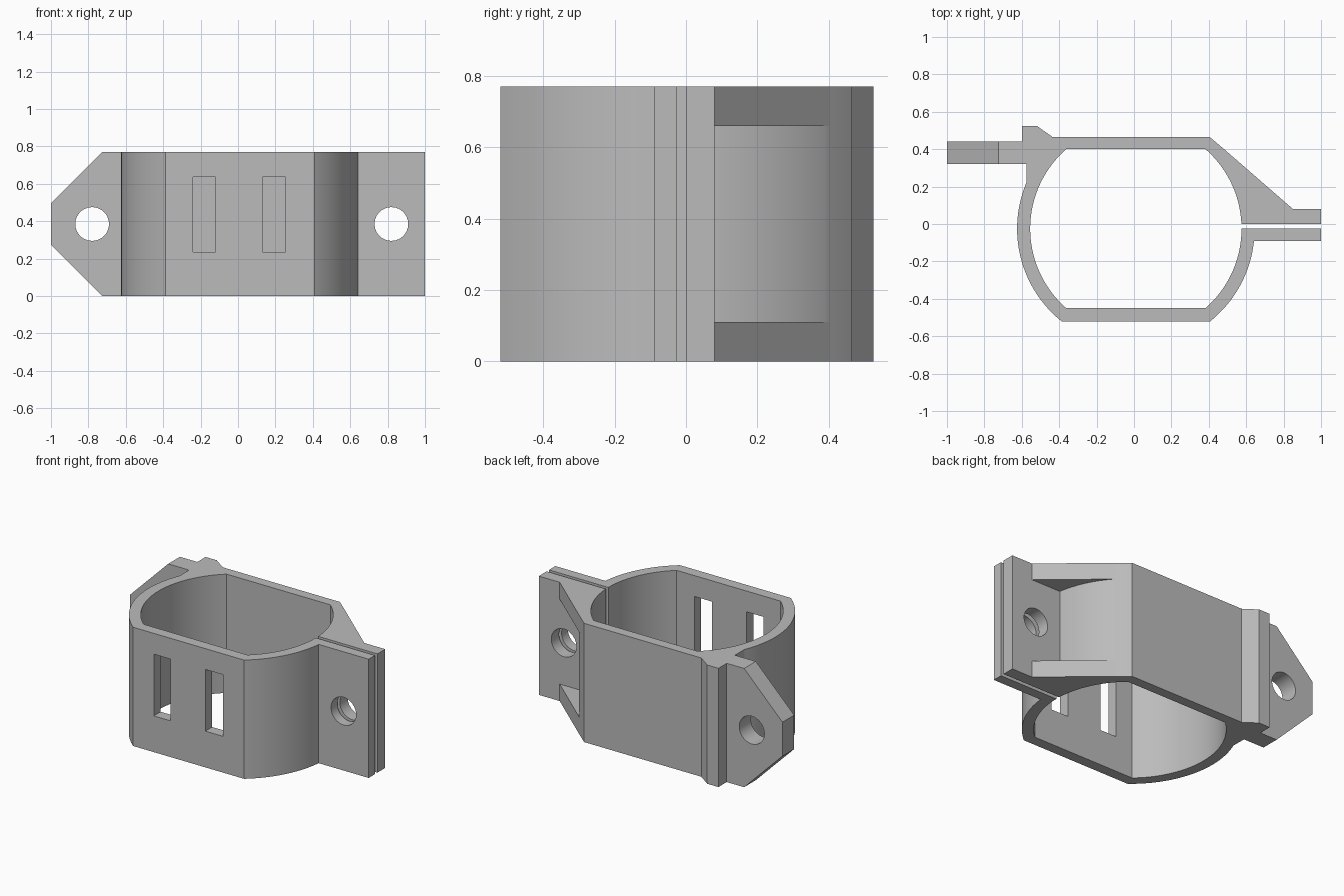
import bpy, bmesh
from math import asin, cos, sin, radians
from mathutils import Matrix

if "Cube" in bpy.data.objects:
    bpy.data.objects.remove(bpy.data.objects["Cube"], do_unlink=True)

H = 0.77                      # height of the clamp
CX, CY = 0.01, -0.025         # ring centre
R_IN, R_OUT = 0.565, 0.635

grey = bpy.data.materials.new("light_grey")
grey.use_nodes = True
colour = (0.5, 0.5, 0.5, 1)
grey.diffuse_color = colour
grey.node_tree.nodes["Principled BSDF"].inputs["Base Color"].default_value = colour


def arc(r, y0, y1, side, n=24):
    """Points on the ring circle from y0 to y1; side is +1 or -1 in x."""
    a0, a1 = asin((y0 - CY) / r), asin((y1 - CY) / r)
    angles = [a0 + (a1 - a0) * i / n for i in range(n + 1)]
    return [(CX + side * r * cos(a), CY + r * sin(a)) for a in angles]


def prism(name, outline, lo, hi, axis="Z"):
    """Extrude an outline along z (xy points) or along y (xz points)."""
    bm = bmesh.new()
    place = (lambda p: (p[0], p[1], lo)) if axis == "Z" else (lambda p: (p[0], lo, p[1]))
    face = bm.faces.new([bm.verts.new(place(p)) for p in outline])
    out = bmesh.ops.extrude_face_region(bm, geom=[face], use_keep_orig=True)
    moved = [v for v in out["geom"] if isinstance(v, bmesh.types.BMVert)]
    shift = (0, 0, hi - lo) if axis == "Z" else (0, hi - lo, 0)
    bmesh.ops.translate(bm, verts=moved, vec=shift)
    bmesh.ops.recalc_face_normals(bm, faces=bm.faces)
    return finish(name, bm)


def finish(name, bm):
    mesh = bpy.data.meshes.new(name)
    bm.to_mesh(mesh)
    bm.free()
    mesh.materials.append(grey)
    obj = bpy.data.objects.new(name, mesh)
    bpy.context.collection.objects.link(obj)
    return obj


def hole_cutter(x, y):
    bm = bmesh.new()
    turn = Matrix.Translation((x, y, H / 2)) @ Matrix.Rotation(radians(90), 4, "X")
    bmesh.ops.create_cone(bm, cap_ends=True, segments=48, radius1=0.09,
                          radius2=0.09, depth=0.5, matrix=turn)
    return finish("hole_cutter", bm)


def cut(obj, cutter):
    cutter.hide_render = True
    mod = obj.modifiers.new("cut", "BOOLEAN")
    mod.operation, mod.solver, mod.object = "DIFFERENCE", "EXACT", cutter
    bpy.context.view_layer.objects.active = obj
    bpy.ops.object.modifier_apply(modifier=mod.name)
    bpy.data.objects.remove(cutter, do_unlink=True)


# Split ring with both clamping flanges and the rear rib
outer_right = arc(R_OUT, 0.08, 0.40, 1)
outline = (
    [(1, 0), (1, 0.08)] + outer_right
    + [(0.405, 0.465), (-0.435, 0.465), (-0.52, 0.525), (-0.6, 0.525),
       (-0.6, 0.32), (-0.575, 0.32)]
    + arc(R_OUT, 0.222, -0.52, -1, 40)
    + arc(R_OUT, -0.52, -0.09, 1)
    + [(1, -0.09), (1, -0.025)]
    + arc(R_IN, -0.025, -0.45, 1)
    + arc(R_IN, -0.45, 0.40, -1, 48)
    + arc(R_IN, 0.40, 0, 1)
)
ring = prism("clamp_ring", outline, 0, H)
cut(ring, hole_cutter(0.82, 0))

# Strap slots through the front wall
for x0, x1 in ((-0.24, -0.12), (0.13, 0.255)):
    slot = [(x0, 0.235), (x1, 0.235), (x1, 0.635), (x0, 0.635)]
    cut(ring, prism("slot_cutter", slot, -0.6, -0.38, "Y"))

# Gussets bracing the rear flange, bottom and top
gusset = outer_right + [(0.85, 0.08)]
parts = [ring,
         prism("lower_gusset", gusset, 0, 0.11),
         prism("upper_gusset", gusset, H - 0.11, H)]

# Pointed mounting ear
ear = prism("mounting_ear", [(-0.6, 0), (-0.6, H), (-0.725, H), (-1, 0.495),
                             (-1, 0.275), (-0.725, 0)], 0.32, 0.44, "Y")
cut(ear, hole_cutter(-0.78, 0.38))
parts.append(ear)

# Smooth curves, sharp corners
bpy.ops.object.select_all(action="DESELECT")
for obj in parts:
    obj.select_set(True)
bpy.context.view_layer.objects.active = ring
bpy.ops.object.shade_smooth_by_angle(angle=radians(20))
